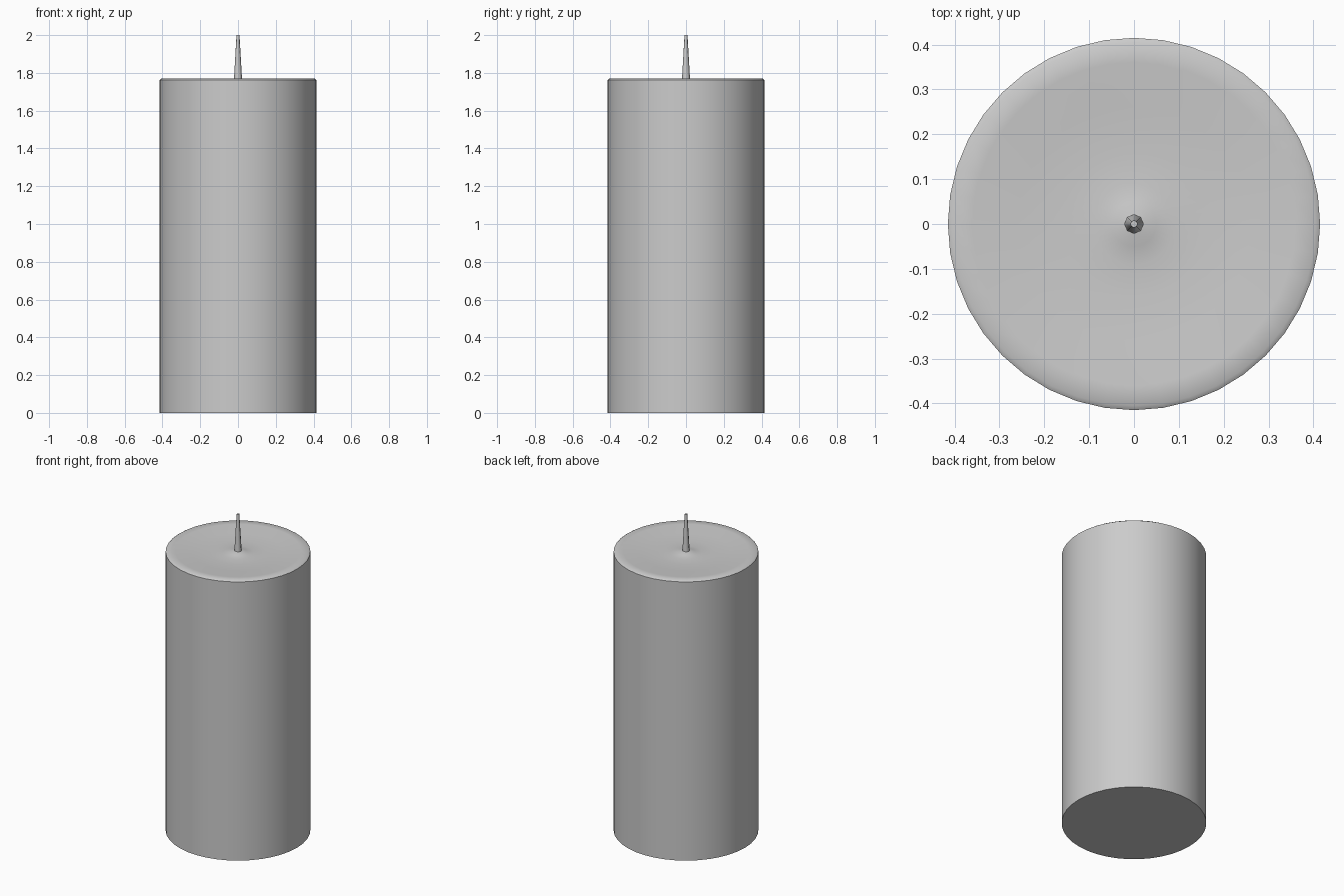
import bpy
import bmesh
from math import cos, sin, tau, radians

cube = bpy.data.objects.get("Cube")
if cube:
    bpy.data.objects.remove(cube)


def make_material(name, colour):
    mat = bpy.data.materials.new(name)
    mat.use_nodes = True
    mat.diffuse_color = colour
    mat.node_tree.nodes["Principled BSDF"].inputs["Base Color"].default_value = colour
    return mat


def lathe(name, profile, sides, mat, angle):
    """Spin (radius, height) points round z and cap both ends."""
    bm = bmesh.new()
    rings = [[bm.verts.new((r * cos(tau * i / sides), r * sin(tau * i / sides), z))
              for i in range(sides)] for r, z in profile]
    for low, high in zip(rings, rings[1:]):
        for i in range(sides):
            j = (i + 1) % sides
            bm.faces.new((low[i], low[j], high[j], high[i]))
    bm.faces.new(rings[0][::-1])
    bm.faces.new(rings[-1])
    mesh = bpy.data.meshes.new(name)
    bm.to_mesh(mesh)
    bm.free()
    mesh.materials.append(mat)
    obj = bpy.data.objects.new(name, mesh)
    bpy.context.collection.objects.link(obj)
    bpy.ops.object.select_all(action="DESELECT")
    obj.select_set(True)
    bpy.context.view_layer.objects.active = obj
    bpy.ops.object.shade_smooth_by_angle(angle=radians(angle))
    return obj


grey = make_material("plain grey", (0.6, 0.6, 0.6, 1))

# Wax body: softened rim, shallow dish and a small rise round the wick
lathe("wax_body", [(0.415, 0), (0.415, 1.763), (0.405, 1.77), (0.36, 1.768),
                   (0.26, 1.759), (0.16, 1.754), (0.09, 1.755), (0.05, 1.76),
                   (0.018, 1.77)], 40, grey, 40)

# Tapered wick
lathe("wick", [(0.022, 1.755), (0.008, 2)], 8, grey, 50)
